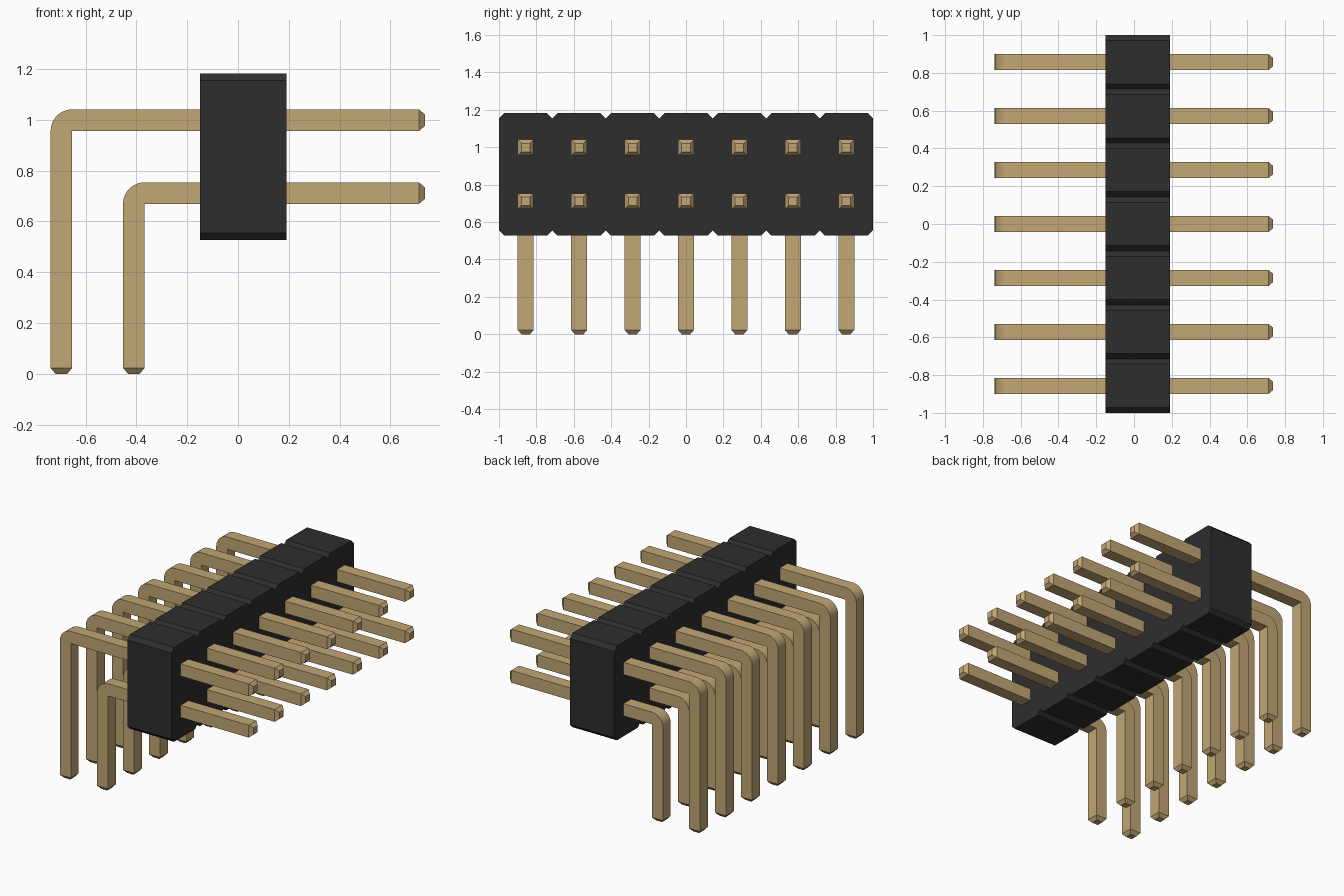
import bpy, bmesh, math

cube = bpy.data.objects.get("Cube")
if cube:
    bpy.data.objects.remove(cube, do_unlink=True)

COUNT = 7
PITCH = 2 / COUNT
HALF = 0.0425       # half thickness of a pin
TIP = 0.023         # half thickness of a pin's cut end
TAPER = 0.023       # length of the tapered end
PIN_END = 0.735
BODY_X = (-0.15, 0.19)
BODY_Z = (0.527, 1.182)
CHAMFER = 0.028


def make_material(name, rgb, roughness):
    mat = bpy.data.materials.new(name)
    mat.use_nodes = True
    mat.diffuse_color = (*rgb, 1)
    bsdf = mat.node_tree.nodes["Principled BSDF"]
    bsdf.inputs["Base Color"].default_value = (*rgb, 1)
    bsdf.inputs["Roughness"].default_value = roughness
    return mat


def make_object(name, bm, mat):
    bmesh.ops.recalc_face_normals(bm, faces=bm.faces)
    mesh = bpy.data.meshes.new(name)
    bm.to_mesh(mesh)
    bm.free()
    mesh.materials.append(mat)
    obj = bpy.data.objects.new(name, mesh)
    bpy.context.collection.objects.link(obj)
    return obj


black = make_material("black plastic", (0.027, 0.027, 0.027), 0.6)
gold = make_material("gold metal", (0.54, 0.385, 0.178), 0.4)


# Housing: a notched side outline extruded along x
def build_housing():
    z0, z1 = BODY_Z
    top, bottom = [], []
    for i in range(COUNT):
        a, b = -1 + i * PITCH, -1 + (i + 1) * PITCH
        for outline, z, inner in ((top, z1, z1 - CHAMFER), (bottom, z0, z0 + CHAMFER)):
            outline += [(a, inner), (a + CHAMFER, z), (b - CHAMFER, z)]
    top.append((1, z1 - CHAMFER))
    bottom.append((1, z0 + CHAMFER))
    bm = bmesh.new()
    verts = [bm.verts.new((BODY_X[0], y, z)) for y, z in top + bottom[::-1]]
    face = bm.faces.new(verts)
    result = bmesh.ops.extrude_face_region(bm, geom=[face], use_keep_orig=True)
    moved = [g for g in result["geom"] if isinstance(g, bmesh.types.BMVert)]
    bmesh.ops.translate(bm, verts=moved, vec=(BODY_X[1] - BODY_X[0], 0, 0))
    return make_object("housing", bm, black)


# Pin: square sections swept up the leg, round the bend and out along +x
def build_pin_mesh(name, leg_x, arm_z):
    cx, cz = leg_x + HALF, arm_z - HALF     # sharp inside corner of the bend
    sections = [((leg_x - TIP, 0), (leg_x + TIP, 0), TIP),
                ((leg_x - HALF, TAPER), (cx, TAPER), HALF)]
    for k in range(9):
        a = math.pi - k * math.pi / 16
        outer = (cx + 2 * HALF * math.cos(a), cz + 2 * HALF * math.sin(a))
        sections.append((outer, (cx, cz), HALF))
    sections += [((PIN_END - TAPER, arm_z + HALF), (PIN_END - TAPER, cz), HALF),
                 ((PIN_END, arm_z + TIP), (PIN_END, arm_z - TIP), TIP)]
    bm = bmesh.new()
    rings = []
    for (ox, oz), (ix, iz), w in sections:
        rings.append([bm.verts.new(p) for p in
                      ((ox, -w, oz), (ox, w, oz), (ix, w, iz), (ix, -w, iz))])
    for r, s in zip(rings, rings[1:]):
        for j in range(4):
            k = (j + 1) % 4
            bm.faces.new((r[j], r[k], s[k], s[j]))
    bm.faces.new(rings[0])
    bm.faces.new(rings[-1])
    bmesh.ops.remove_doubles(bm, verts=bm.verts, dist=1e-5)
    obj = make_object(name, bm, gold)
    bpy.ops.object.select_all(action='DESELECT')
    obj.select_set(True)
    bpy.context.view_layer.objects.active = obj
    bpy.ops.object.shade_smooth_by_angle(angle=math.radians(25))
    return obj


build_housing()

# Two rows of pins, repeated along y
for row, leg_x, arm_z in (("upper", -0.695, 0.998), ("lower", -0.41, 0.711)):
    first = build_pin_mesh(row + "_pin_1", leg_x, arm_z)
    for i in range(COUNT):
        pin = first
        if i:
            pin = first.copy()
            pin.name = f"{row}_pin_{i + 1}"
            bpy.context.collection.objects.link(pin)
        pin.location.y = (i - (COUNT - 1) / 2) * PITCH
